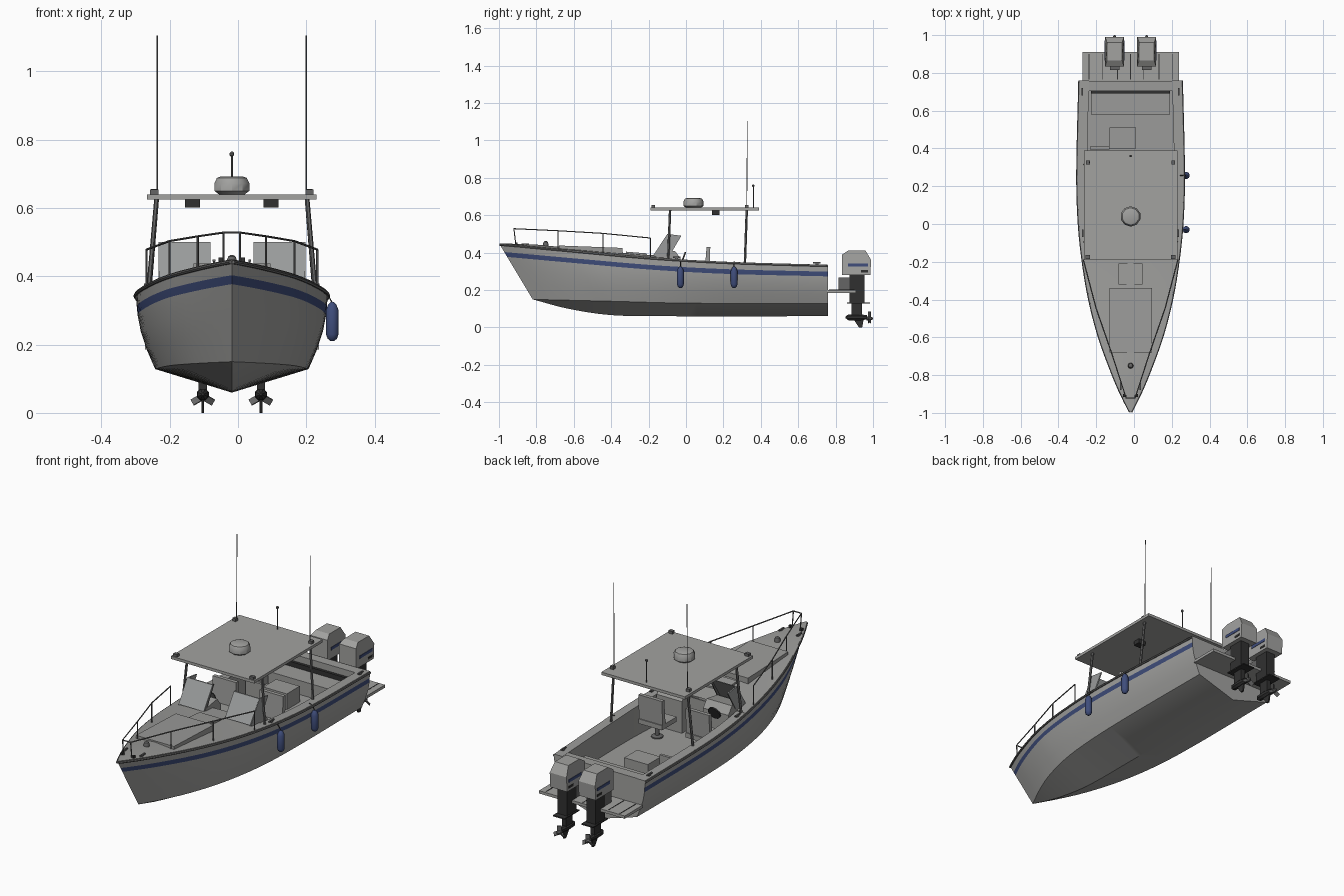
import bpy, bmesh, math
from mathutils import Vector, Matrix

if "Cube" in bpy.data.objects:
    bpy.data.objects.remove(bpy.data.objects["Cube"], do_unlink=True)

CX = -0.018          # centreline of the boat
FLOOR = 0.2


def material(name, *rgb):
    m = bpy.data.materials.new(name)
    m.use_nodes = True
    m.diffuse_color = (*rgb, 1)
    m.node_tree.nodes["Principled BSDF"].inputs["Base Color"].default_value = (*rgb, 1)
    return m


HULL = material("hull grey", .36, .36, .35)
DECK = material("deck grey", .33, .33, .32)
BLUE = material("navy blue", .05, .075, .2)
DARK = material("charcoal", .03, .03, .03)
STEEL = material("steel grey", .13, .13, .13)
GLASS = material("pale glass", .32, .33, .33)


def finish(name, bm, mats, smooth=False, fix=True):
    if fix:
        bmesh.ops.recalc_face_normals(bm, faces=bm.faces)
    me = bpy.data.meshes.new(name)
    bm.to_mesh(me)
    bm.free()
    ob = bpy.data.objects.new(name, me)
    bpy.context.collection.objects.link(ob)
    ob.location.x = CX
    for m in mats:
        me.materials.append(m)
    if smooth:
        bpy.ops.object.select_all(action='DESELECT')
        ob.select_set(True)
        bpy.context.view_layer.objects.active = ob
        bpy.ops.object.shade_smooth_by_angle(angle=math.radians(35))
    return ob


def box(name, x, y, z, mat):
    """Box from three (min, max) ranges, x measured from the centreline."""
    bm = bmesh.new()
    bmesh.ops.create_cube(bm, size=1)
    for v in bm.verts:
        v.co = [r[0] if c < 0 else r[1] for c, r in zip(v.co, (x, y, z))]
    return finish(name, bm, [mat])


def prism(name, outline, x0, x1, mat, taper_above=9, taper=1):
    """Side outline in (y, z) extruded between two x values."""
    bm = bmesh.new()
    mid = (x0 + x1) / 2
    ends = []
    for x in (x0, x1):
        ends.append([bm.verts.new((mid + (x - mid) * (taper if z > taper_above else 1), y, z))
                     for y, z in outline])
    bm.faces.new(ends[0])
    bm.faces.new(ends[1][::-1])
    n = len(outline)
    for i in range(n):
        j = (i + 1) % n
        bm.faces.new((ends[0][i], ends[1][i], ends[1][j], ends[0][j]))
    return finish(name, bm, [mat])


def revolve(name, profile, loc, mat, sides=12, along_y=False):
    """Turn a (radius, height) profile about an axis through loc."""
    bm = bmesh.new()
    rings = []
    for r, h in profile:
        ring = []
        for k in range(sides):
            a = math.tau * (k + .5) / sides
            p = (r * math.cos(a), h, r * math.sin(a)) if along_y else (r * math.cos(a), r * math.sin(a), h)
            ring.append(bm.verts.new(Vector(loc) + Vector(p)))
        rings.append(ring)
    for a, b in zip(rings, rings[1:]):
        for k in range(sides):
            j = (k + 1) % sides
            bm.faces.new((a[k], a[j], b[j], b[k]))
    bm.faces.new(rings[0])
    bm.faces.new(rings[-1])
    return finish(name, bm, [mat], smooth=True)


def tube(name, points, radius, mat):
    cu = bpy.data.curves.new(name + " path", 'CURVE')
    cu.dimensions = '3D'
    cu.bevel_depth, cu.bevel_resolution, cu.use_fill_caps = radius, 1, True
    sp = cu.splines.new('POLY')
    sp.points.add(len(points) - 1)
    for p, co in zip(sp.points, points):
        p.co = (*co, 1)
    tmp = bpy.data.objects.new(name + " path", cu)
    bpy.context.collection.objects.link(tmp)
    dg = bpy.context.evaluated_depsgraph_get()
    bm = bmesh.new()
    bm.from_mesh(bpy.data.meshes.new_from_object(tmp.evaluated_get(dg)))
    bpy.data.objects.remove(tmp, do_unlink=True)
    return finish(name, bm, [mat], smooth=True)


def loft(name, rings, mats, flip=False, cap=False, stripe=()):
    bm = bmesh.new()
    vs = [[bm.verts.new(p) for p in r] for r in rings]
    for a, b in zip(vs, vs[1:]):
        for j in range(len(a) - 1):
            q = (a[j], b[j], b[j + 1], a[j + 1])
            bm.faces.new(q[::-1] if flip else q).material_index = int(j in stripe)
    if cap:
        bm.faces.new(vs[-1][::-1])
    bmesh.ops.remove_doubles(bm, verts=bm.verts, dist=.0003)
    return finish(name, bm, mats, smooth=True, fix=False)


def curve(*keys):
    """Smooth interpolation through (y, value) keys."""
    def f(y):
        i = max(k for k in range(len(keys) - 1) if k == 0 or keys[k][0] <= y)
        slope = lambda k: ((keys[min(k + 1, len(keys) - 1)][1] - keys[max(k - 1, 0)][1]) /
                           (keys[min(k + 1, len(keys) - 1)][0] - keys[max(k - 1, 0)][0]))
        (a, va), (b, vb) = keys[i], keys[i + 1]
        h = b - a
        t = min(1, max(0, (y - a) / h))
        return (va * (1 + 2 * t) * (1 - t) ** 2 + vb * t * t * (3 - 2 * t)
                + h * slope(i) * t * (1 - t) ** 2 - h * slope(i + 1) * t * t * (1 - t))
    return f


beam = curve((-1, 0), (-.9, .05), (-.8, .093), (-.6, .166), (-.4, .218), (-.2, .252), (0, .273), (.25, .281), (.76, .27))
sheer = curve((-1, .45), (-.6, .412), (-.2, .376), (.2, .352), (.76, .335))
chine = curve((-.82, 0), (-.7, .062), (-.55, .125), (-.35, .18), (-.1, .213), (.2, .224), (.76, .222))
chine_z = curve((-.82, .15), (-.4, .14), (0, .13), (.76, .128))
keel = curve((-.82, .15), (-.63, .1), (-.4, .066), (-.1, .06), (.76, .06))

# Hull shell with the painted band
rings = []
N = 36
for i in range(N + 1):
    t = i / N
    ys, yc = -1 + 1.76 * t, -.82 + 1.58 * t
    S, C = Vector((beam(ys), ys, sheer(ys))), Vector((chine(yc), yc, chine_z(yc)))
    h = S.z - C.z
    side = []
    for f in (1, 1 - (.047 - .01 * t) / h, 1 - (.073 - .011 * t) / h, .5, .25, 0):
        p = C.lerp(S, f)
        p.x += .014 * math.sin(math.pi * f) * min(1, t * 4)
        side.append(p)
    left = [Vector((-p.x, p.y, p.z)) for p in side]
    rings.append(left + [Vector((0, yc, keel(yc)))] + side[::-1])
loft("hull", rings, [HULL, BLUE], cap=True, stripe=(1, 10))

# Foredeck, side decks and cockpit well
ys = [-1 + .9 * i / 18 for i in range(19)]
loft("foredeck", [[(-beam(y), y, sheer(y)), (0, y, sheer(y) + .012 * min(1, (y + 1) * 5)), (beam(y), y, sheer(y))]
                  for y in ys], [DECK], flip=True)
well = []
for i in range(15):
    y = -.1 + .86 * i / 14
    b, z = beam(y), sheer(y)
    n = b - .05
    well.append([(-b, y, z), (-n, y, z), (-n, y, FLOOR), (n, y, FLOOR), (n, y, z), (b, y, z)])
loft("cockpit", well, [DECK], flip=True)
box("bulkhead", (-.213, .213), (-.106, -.1), (FLOOR, sheer(-.1)), DECK)
box("transom_cap", (-.222, .222), (.705, .758), (FLOOR, .335), DECK)
box("stern_bench", (-.209, .209), (.58, .69), (FLOOR, .275), DECK)
box("bench_back_strip", (-.209, .209), (.69, .705), (FLOOR, .3), DARK)
box("engine_box", (-.112, .028), (.4, .51), (FLOOR, .285), DECK)
box("side_locker", (-.215, -.112), (.395, .41), (FLOOR, .3), DECK)

# Foredeck fittings
prism("deck_cushion", [(-.68, .418), (-.68, .438), (-.34, .425), (-.34, .39)], -.113, .113, DECK)
prism("companion_hatch", [(-.32, .395), (-.32, .405), (-.21, .396), (-.21, .385)], -.063, .063, DECK)
revolve("windlass", [(.015, 0), (.015, .02), (.011, .031), (.004, .035)], (0, -.75, .427), STEEL)

for s in (-1, 1):
    side = "right" if s < 0 else "left"
    # Rub rail along the sheer
    tube(side + "_rub_rail", [(s * (beam(y) + .001), y, sheer(y) - .008)
                              for y in [-.995 + 1.755 * i / 30 for i in range(31)]], .006, STEEL)
    # Mooring cleats
    for y in (-.86, -.05, .7):
        x = s * (beam(y) - .016)
        box(side + "_cleat", (x - .004, x + .004), (y - .02, y + .02), (sheer(y) + .006, sheer(y) + .013), STEEL)
        box(side + "_cleat_foot", (x - .003, x + .003), (y - .008, y + .008), (sheer(y) - .002, sheer(y) + .008), STEEL)
    box(side + "_bow_chock", (s * .033 - .006, s * .033 + .006), (-.915, -.9), (.435, .455), DARK)
    # Console, raked windscreen and side wing
    xs = sorted((s * .063, s * .213))
    prism(side + "_console", [(-.17, .36), (-.15, .395), (-.06, .41), (-.03, .37), (-.03, FLOOR), (-.17, FLOOR)], *xs, DECK)
    prism(side + "_windscreen", [(-.175, .385), (-.1, .5), (-.094, .5), (-.168, .385)], *xs, GLASS)
    xs = sorted((s * .208, s * .215))
    prism(side + "_wing_window", [(-.172, .38), (-.1, .5), (-.025, .49), (-.09, .38)], *xs, GLASS)
    xs = sorted((s * .063, s * .068))
    prism(side + "_screen_frame", [(-.172, .385), (-.1, .5), (-.085, .5), (-.15, .385)], *xs, STEEL)
    # Pedestal chair
    x = s * .14
    revolve(side + "_chair_pedestal", [(.03, 0), (.03, .006), (.012, .012), (.012, .08)], (x, .07, FLOOR), STEEL)
    box(side + "_chair_seat", (x - .07, x + .07), (.005, .13), (.275, .3), DECK)
    prism(side + "_chair_back", [(.1, .3), (.125, .3), (.13, .43), (.11, .43)], x - .07, x + .07, DECK)
    # Roof posts, roof lamps and whip antennas
    for y0, y1 in ((-.095, -.085), (.315, .325)):
        z = sheer(y0)
        tube(side + "_roof_post", [(s * .243, y0, z), (s * .22, y1, .63)], .007, STEEL)
    box(side + "_roof_lamp", (s * .115 - .022, s * .115 + .022), (.14, .18), (.602, .626), DARK)
    box(side + "_running_light", (s * .227 - .012, s * .227 + .012), (-.185, -.165), (.64, .654), STEEL)
    box(side + "_antenna_base", (s * .226 - .01, s * .226 + .01), (.315, .335), (.64, .655), STEEL)
    tube(side + "_whip_antenna", [(s * .218, .325, .64), (s * .218, .328, 1.105)], .0022, STEEL)

# Helm wheel
bm = bmesh.new()
bmesh.ops.create_cone(bm, cap_ends=True, segments=16, radius1=.035, radius2=.035, depth=.008,
                      matrix=Matrix.Translation((-.14, -.015, .37)) @ Matrix.Rotation(1.2, 4, 'X'))
finish("steering_wheel", bm, [DARK])

# Bow rail with stanchions
rail = [(.25, -.19, .478), (.183, -.445, .503), (.1, -.685, .517), (.024, -.92, .528)]
tube("bow_rail", rail + [(-x, y, z) for x, y, z in rail[::-1]], .0032, STEEL)
for x, y, z in rail:
    for s in (-1, 1):
        tube("rail_stanchion", [(s * x, y + (.01 if y < -.9 else 0), sheer(y)), (s * x, y, z)], .0032, STEEL)

# Hard top, radar dome and mast
box("hard_top", (-.248, .248), (-.19, .39), (.625, .64), HULL)
revolve("radar_dome", [(.04, 0), (.054, .01), (.054, .032), (.046, .048), (.034, .052)], (0, .04, .64), HULL, sides=10)
tube("mast", [(0, .36, .64), (0, .36, .755)], .003, STEEL)
revolve("mast_light", [(.003, 0), (.007, .004), (.007, .011), (.003, .015)], (0, .36, .75), STEEL, sides=8)

# Fenders on ropes
for y in (-.03, .257):
    revolve("fender", [(.005, .21), (.014, .217), (.019, .23), (.019, .3), (.013, .316), (.005, .325)],
            (.294, y, 0), BLUE)
    tube("fender_rope", [(.262, y, .353), (.28, y, .348), (.294, y, .322)], .002, DARK)

# Swim platform with planking grooves
box("swim_platform", (-.255, .255), (.755, .91), (.185, .2), HULL)
for x in (-.22, -.15, -.07, 0, .07, .15, .22):
    box("platform_groove", (x - .002, x + .002), (.765, .9), (.199, .2015), DARK)

# Twin outboard motors
for x in (-.085, .085):
    prism("motor_cowl", [(.835, .28), (.985, .28), (.99, .36), (.96, .41), (.865, .41), (.835, .39)],
          x - .05, x + .05, HULL, taper_above=.4, taper=.8)
    for s in (-1, 1):
        xs = sorted((x + s * .05, x + s * .052))
        box("cowl_stripe", xs, (.865, .972), (.325, .341), BLUE)
        box("cowl_badge", xs, (.935, .972), (.294, .306), DARK)
    box("motor_leg", (x - .027, x + .027), (.873, .955), (.13, .282), DARK)
    box("motor_bracket", (x - .025, x + .025), (.815, .875), (.2, .268), STEEL)
    box("splash_plate", (x - .035, x + .035), (.86, .985), (.127, .133), DARK)
    box("lower_leg", (x - .012, x + .012), (.885, .94), (.05, .13), DARK)
    revolve("gearcase", [(.004, .852), (.017, .868), (.019, .92), (.012, .968)], (x, 0, .054), DARK, 8, True)
    prism("skeg", [(.895, .045), (.95, .045), (.942, 0), (.925, 0)], x - .004, x + .004, DARK)
    revolve("propeller_hub", [(.011, .966), (.011, .988), (.004, 1)], (x, 0, .048), STEEL, 8, True)
    for k in range(3):
        bm = bmesh.new()
        bmesh.ops.create_cube(bm, size=1, matrix=Matrix.Translation((x, .98, .048))
                              @ Matrix.Rotation(math.tau * k / 3, 4, 'Y') @ Matrix.Translation((0, 0, .021))
                              @ Matrix.Rotation(.6, 4, 'Z') @ Matrix.Diagonal((.022, .004, .03, 1)))
        finish("propeller_blade", bm, [STEEL])
